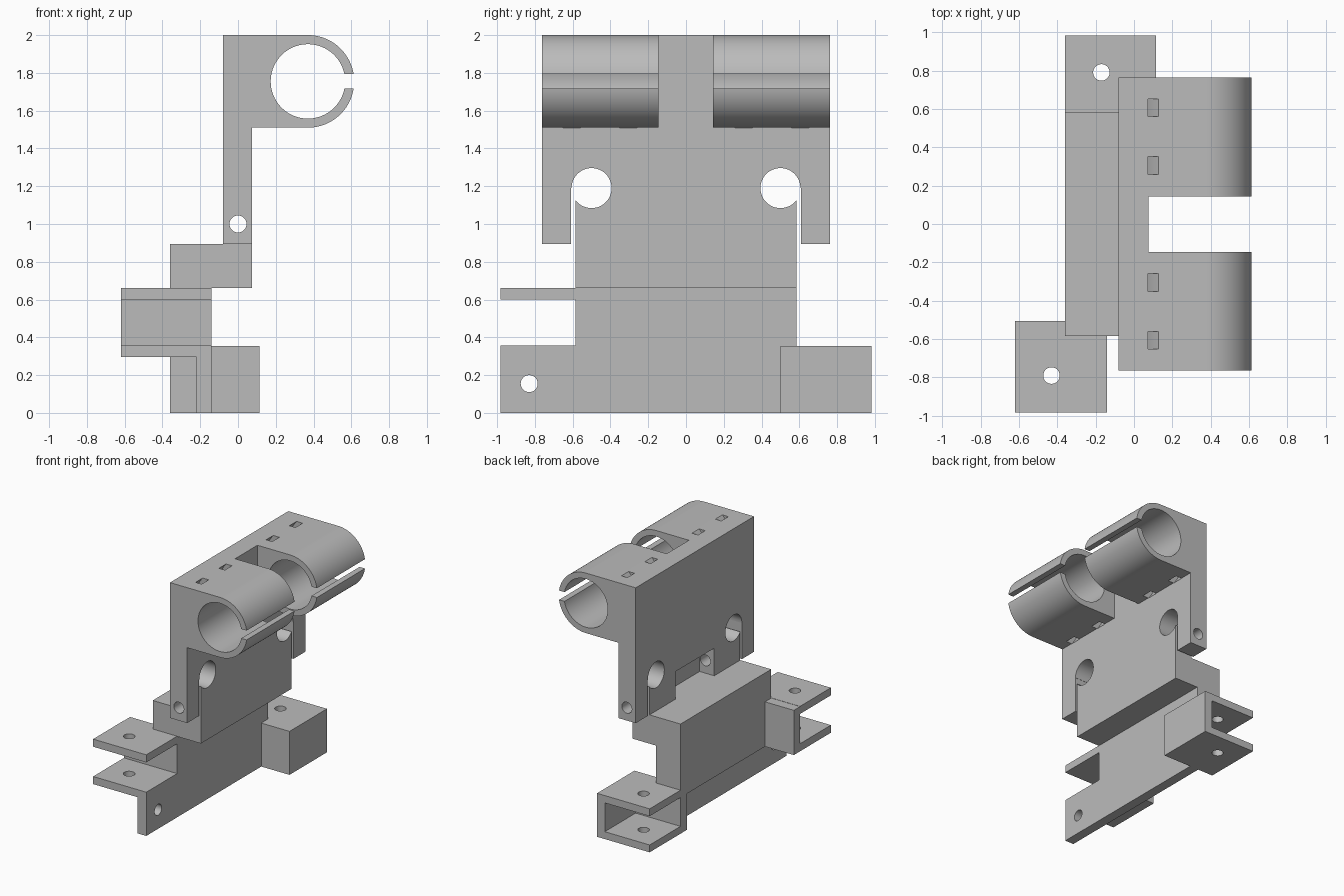
import bpy, bmesh, math

cube = bpy.data.objects.get("Cube")
if cube:
    bpy.data.objects.remove(cube, do_unlink=True)

grey = bpy.data.materials.new("plain grey")
grey.use_nodes = True
grey.diffuse_color = (0.5, 0.5, 0.5, 1)
grey.node_tree.nodes["Principled BSDF"].inputs["Base Color"].default_value = (0.5, 0.5, 0.5, 1)


def prism(name, pts, axis, lo, hi):
    """Extrude a 2D outline along an axis from lo to hi."""
    place = {"x": lambda a, b, d: (d, a, b),
             "y": lambda a, b, d: (a, d, b),
             "z": lambda a, b, d: (a, b, d)}[axis]
    bm = bmesh.new()
    rings = [[bm.verts.new(place(a, b, d)) for a, b in pts] for d in (lo, hi)]
    bm.faces.new(rings[0])
    bm.faces.new(rings[1])
    n = len(pts)
    for i in range(n):
        j = (i + 1) % n
        bm.faces.new((rings[0][i], rings[0][j], rings[1][j], rings[1][i]))
    bmesh.ops.recalc_face_normals(bm, faces=bm.faces)
    mesh = bpy.data.meshes.new(name)
    bm.to_mesh(mesh)
    bm.free()
    mesh.materials.append(grey)
    ob = bpy.data.objects.new(name, mesh)
    bpy.context.collection.objects.link(ob)
    return ob


def box(name, x, y, z):
    pts = [(x[0], y[0]), (x[1], y[0]), (x[1], y[1]), (x[0], y[1])]
    return prism(name, pts, "z", z[0], z[1])


def arc(cx, cy, r, start, end, n=48):
    angles = [math.radians(start + (end - start) * i / n) for i in range(n + 1)]
    return [(cx + r * math.cos(t), cy + r * math.sin(t)) for t in angles]


def rod(axis, a, b, r, lo, hi):
    return prism("cutter", arc(a, b, r, 0, 360)[:-1], axis, lo, hi)


def cut(ob, cutters):
    """Subtract cutters, bake the result and delete the cutters."""
    for c in cutters:
        c.hide_render = True
        mod = ob.modifiers.new("cut", "BOOLEAN")
        mod.operation, mod.solver, mod.object = "DIFFERENCE", "EXACT", c
    bpy.context.view_layer.update()
    evaluated = ob.evaluated_get(bpy.context.evaluated_depsgraph_get())
    baked = bpy.data.meshes.new_from_object(evaluated)
    ob.modifiers.clear()
    ob.data = baked
    for c in cutters:
        bpy.data.objects.remove(c, do_unlink=True)


parts = []
CX, CZ, OUTER, BORE = 0.37, 1.755, 0.245, 0.197
TIE_Y = (-0.605, -0.305, 0.305, 0.605)


def tie_slot(y):
    """Curved channel that wraps round the back of a clamp bore."""
    pts = arc(CX, CZ, 0.385, 100, 260) + arc(CX, CZ, 0.345, 260, 100)
    return prism("cutter", pts, "y", y - 0.046, y + 0.046)


# Upright plate with legs, relief holes, pivot bore and rear pocket
plate = box("upright_plate", (-0.08, 0.075), (-0.763, 0.763), (0.895, 2.0))
cutters = [tie_slot(y) for y in TIE_Y]
for s in (-1, 1):
    cutters.append(rod("x", s * 0.5, 1.19, 0.106, -0.3, 0.3))
    ys = sorted((s * 0.585, s * 0.608))
    cutters.append(box("cutter", (-0.3, 0.3), ys, (0.8, 1.19)))
cutters.append(box("cutter", (-0.3, 0.052), (-0.25, 0.25), (0.8, 1.12)))
cutters.append(rod("y", 0, 1.0, 0.045, -1, 1))
cut(plate, cutters)
parts.append(plate)

# Two open C clamps
gap_out = math.degrees(math.asin(0.038 / OUTER))
gap_in = math.degrees(math.asin(0.038 / BORE))
profile = ([(0.075, CZ + OUTER)] + arc(CX, CZ, OUTER, 90, gap_out, 32)
           + arc(CX, CZ, BORE, gap_in, 360 - gap_in, 72)
           + arc(CX, CZ, OUTER, -gap_out, -90, 32) + [(0.075, CZ - OUTER)])
for name, lo, hi in (("front_clamp", -0.763, -0.145), ("back_clamp", 0.143, 0.763)):
    clamp = prism(name, profile, "y", lo, hi)
    cut(clamp, [tie_slot(y) for y in TIE_Y if lo < y < hi])
    parts.append(clamp)

# Stepped central block
step = [(-0.36, 0.295), (-0.14, 0.295), (-0.14, 0.66),
        (0.075, 0.66), (0.075, 0.895), (-0.36, 0.895)]
parts.append(prism("central_block", step, "y", -0.585, 0.585))

# Lower skirt with its cross hole
skirt = box("lower_skirt", (-0.22, -0.14), (-0.983, 0.5), (0, 0.296))
cut(skirt, [rod("x", -0.83, 0.155, 0.045, -0.5, 0.5)])
parts.append(skirt)

# Front fork: end wall and two drilled plates
parts.append(box("front_fork_wall", (-0.62, -0.36), (-0.585, -0.505), (0.295, 0.66)))
for name, z in (("front_fork_lower", 0.295), ("front_fork_upper", 0.6)):
    tab = box(name, (-0.62, -0.14), (-0.983, -0.585), (z, z + 0.062))
    cut(tab, [rod("z", -0.43, -0.79, 0.043, 0, 1)])
    parts.append(tab)

# Back bracket: two walls and two drilled plates
parts.append(box("back_bracket_wall", (-0.36, 0.115), (0.5, 0.585), (0, 0.355)))
parts.append(box("back_bracket_side", (0.045, 0.115), (0.585, 0.983), (0, 0.355)))
for name, z in (("back_bracket_floor", 0), ("back_bracket_top", 0.295)):
    tab = box(name, (-0.36, 0.045), (0.585, 0.983), (z, z + 0.06))
    cut(tab, [rod("z", -0.17, 0.79, 0.043, -0.5, 1)])
    parts.append(tab)

# Smooth the round surfaces and keep the edges sharp
bpy.ops.object.select_all(action="DESELECT")
for ob in parts:
    ob.select_set(True)
bpy.context.view_layer.objects.active = parts[0]
bpy.ops.object.shade_smooth_by_angle(angle=math.radians(30))
